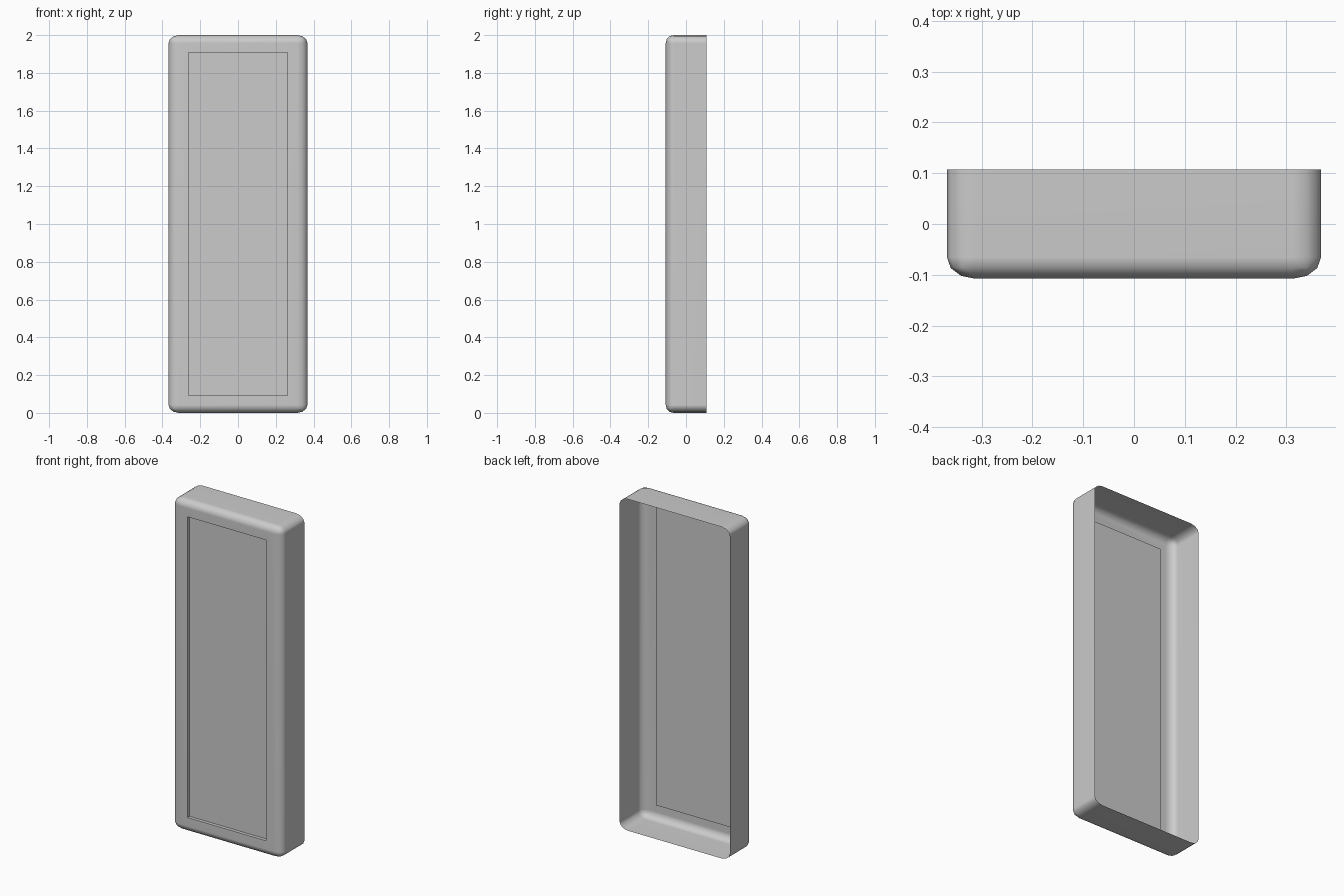
import bpy
import bmesh
import math
from mathutils import Vector

cube = bpy.data.objects.get("Cube")
if cube:
    bpy.data.objects.remove(cube, do_unlink=True)

WIDTH, DEPTH, HEIGHT = 0.736, 0.215, 2.0
ROUND = 0.042          # edge rounding in depth and height
STRETCH = 1.31         # rounding is wider across the front
RIM, RECESS = 0.051, 0.02

grey = bpy.data.materials.new("light_grey")
grey.use_nodes = True
colour = (0.6, 0.6, 0.6, 1)
grey.diffuse_color = colour
grey.node_tree.nodes["Principled BSDF"].inputs["Base Color"].default_value = colour

bm = bmesh.new()
bmesh.ops.create_cube(bm, size=1)
bmesh.ops.scale(bm, vec=(WIDTH / STRETCH, DEPTH, HEIGHT), verts=bm.verts)
bmesh.ops.translate(bm, vec=(0, 0, HEIGHT / 2), verts=bm.verts)

# Round every edge except those around the back, then open the back
edges = [e for e in bm.edges if any(v.co.y < 0 for v in e.verts)]
bmesh.ops.bevel(bm, geom=edges, offset=ROUND, segments=3, profile=0.5,
                affect='EDGES', clamp_overlap=True)
bmesh.ops.scale(bm, vec=(STRETCH, 1, 1), verts=bm.verts)
bm.normal_update()
back = [f for f in bm.faces if f.normal.y > 0.9]
bmesh.ops.delete(bm, geom=back, context='FACES')

# Sink the front panel inside a flat rim
front = max((f for f in bm.faces if f.normal.y < -0.99), key=lambda f: f.calc_area())
bmesh.ops.inset_region(bm, faces=[front], thickness=RIM, use_even_offset=True)
panel = bmesh.ops.extrude_discrete_faces(bm, faces=[front])["faces"][0]
bmesh.ops.translate(bm, vec=Vector((0, RECESS, 0)), verts=panel.verts)

mesh = bpy.data.meshes.new("recessed_panel_shell")
bm.to_mesh(mesh)
bm.free()
mesh.materials.append(grey)
shell = bpy.data.objects.new("recessed_panel_shell", mesh)
bpy.context.collection.objects.link(shell)

# Smooth rounded edges, flat large faces
bpy.ops.object.select_all(action='DESELECT')
shell.select_set(True)
bpy.context.view_layer.objects.active = shell
bpy.ops.object.shade_smooth_by_angle(angle=math.radians(40))
weighted = shell.modifiers.new("weighted_normals", 'WEIGHTED_NORMAL')
weighted.keep_sharp = True
